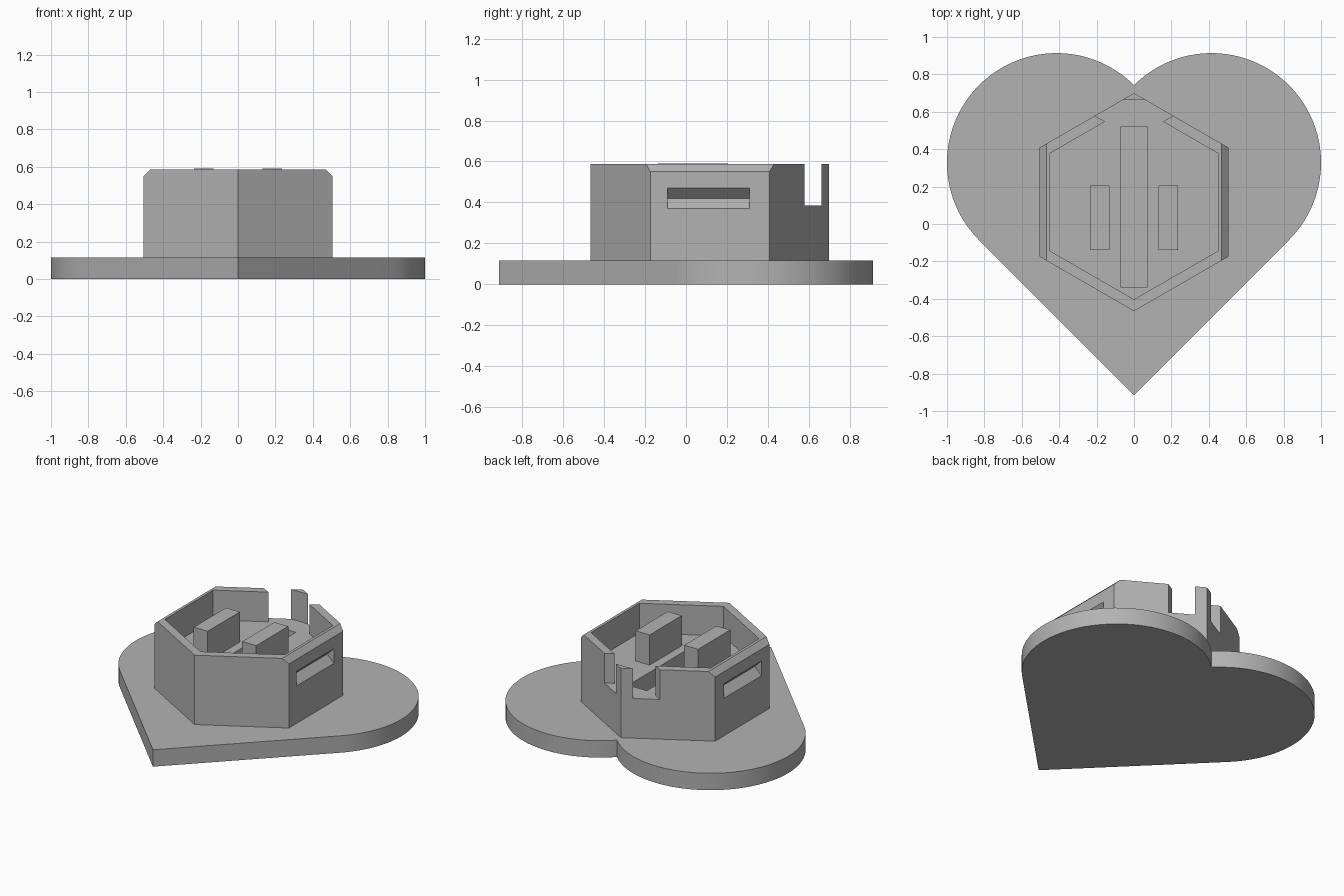
import bpy, bmesh, math
from mathutils import Vector

cube = bpy.data.objects.get("Cube")
if cube:
    bpy.data.objects.remove(cube)

grey = bpy.data.materials.new("plain_grey")
grey.use_nodes = True
colour = (0.45, 0.45, 0.45, 1)
grey.diffuse_color = colour
grey.node_tree.nodes["Principled BSDF"].inputs["Base Color"].default_value = colour


def prism(name, outline, low, high, along="z"):
    """Extrude an outline: (x, y) along z, or (x, z) along y."""
    place = (lambda a, b: (a, b, low)) if along == "z" else (lambda a, b: (a, low, b))
    bm = bmesh.new()
    face = bm.faces.new([bm.verts.new(place(a, b)) for a, b in outline])
    side = bmesh.ops.extrude_face_region(bm, geom=[face])
    step = Vector((0, 0, high - low)) if along == "z" else Vector((0, high - low, 0))
    bmesh.ops.translate(bm, verts=[v for v in side["geom"] if isinstance(v, bmesh.types.BMVert)], vec=step)
    bmesh.ops.recalc_face_normals(bm, faces=bm.faces)
    mesh = bpy.data.meshes.new(name)
    bm.to_mesh(mesh)
    bm.free()
    mesh.materials.append(grey)
    obj = bpy.data.objects.new(name, mesh)
    bpy.context.collection.objects.link(obj)
    return obj


def combine(target, tool, operation):
    """Apply a boolean and discard the tool."""
    mod = target.modifiers.new("combine", "BOOLEAN")
    mod.operation, mod.object, mod.solver = operation, tool, "EXACT"
    bpy.context.view_layer.objects.active = target
    bpy.ops.object.modifier_apply(modifier=mod.name)
    bpy.data.objects.remove(tool)


def rectangle(x0, x1, y0, y1):
    return [(x0, y0), (x1, y0), (x1, y1), (x0, y1)]


def hexagon(radius):
    """Pointed at the front and back, counterclockwise from the back point."""
    return [(-radius * math.sin(i * math.pi / 3), HEX_Y + radius * math.cos(i * math.pi / 3))
            for i in range(6)]


HEX_Y, OUTER, INNER = 0.117, 0.583, 0.52
BASE_TOP, FLOOR, TOP = 0.115, 0.385, 0.587

# Heart plate: two round lobes meeting straight sides at the front tip
offset = math.sqrt(2) - 1
radius, lobe_y = offset * math.sqrt(2), 0.328
steps = 48
lobe = []
for i in range(steps + 1):
    angle = math.radians(-45 + 180 * i / steps)
    lobe.append((offset + radius * math.cos(angle), lobe_y + radius * math.sin(angle)))
lobe[-1] = (0, lobe_y + offset)
heart = [(0, lobe_y - 3 * offset)] + lobe + [(-x, y) for x, y in reversed(lobe[:-1])]
heart[0] = (0, lobe[0][1] - lobe[0][0])
holder = prism("heart_base_with_hex_holder", heart, 0, BASE_TOP)

# Hexagonal holder body
combine(holder, prism("body", hexagon(OUTER), BASE_TOP / 2, TOP), "UNION")

# Shallow pocket, opening through a flared gap at the back corner
inner = hexagon(INNER)
gap, slope = 0.155, 1 / math.sqrt(3)
neck_y = inner[0][1] - gap * slope
flare = 0.2
pocket = inner[1:] + [(gap, neck_y), (gap + flare, neck_y + flare * slope),
                      (-gap - flare, neck_y + flare * slope), (-gap, neck_y)]
combine(holder, prism("pocket", pocket, FLOOR, 1), "DIFFERENCE")

# Long slot in the pocket floor
combine(holder, prism("slot", rectangle(-0.07, 0.07, -0.34, 0.52), 0.17, 0.5), "DIFFERENCE")

# Rim chamfers and V grooves on both side walls
wall = OUTER * math.cos(math.pi / 6)
for s in (-1, 1):
    chamfer = [(s * 0.6, 0.456), (s * 0.4, 0.656), (s * 0.6, 0.656)]
    combine(holder, prism("chamfer", chamfer, -0.8, 1, "y"), "DIFFERENCE")
    groove = [(s * (wall - 0.05), 0.42), (s * (wall + 0.05), 0.32), (s * (wall + 0.05), 0.52)]
    combine(holder, prism("groove", groove, -0.09, 0.31, "y"), "DIFFERENCE")

# Two upright blocks beside the slot
for side, s in (("left", 1), ("right", -1)):
    prism(side + "_block", rectangle(s * 0.13, s * 0.235, -0.14, 0.205), FLOOR, TOP + 0.003)

# Smooth the lobes, keep every edge sharp
bpy.ops.object.select_all(action="DESELECT")
holder.select_set(True)
bpy.context.view_layer.objects.active = holder
bpy.ops.object.shade_smooth_by_angle(angle=math.radians(20))
